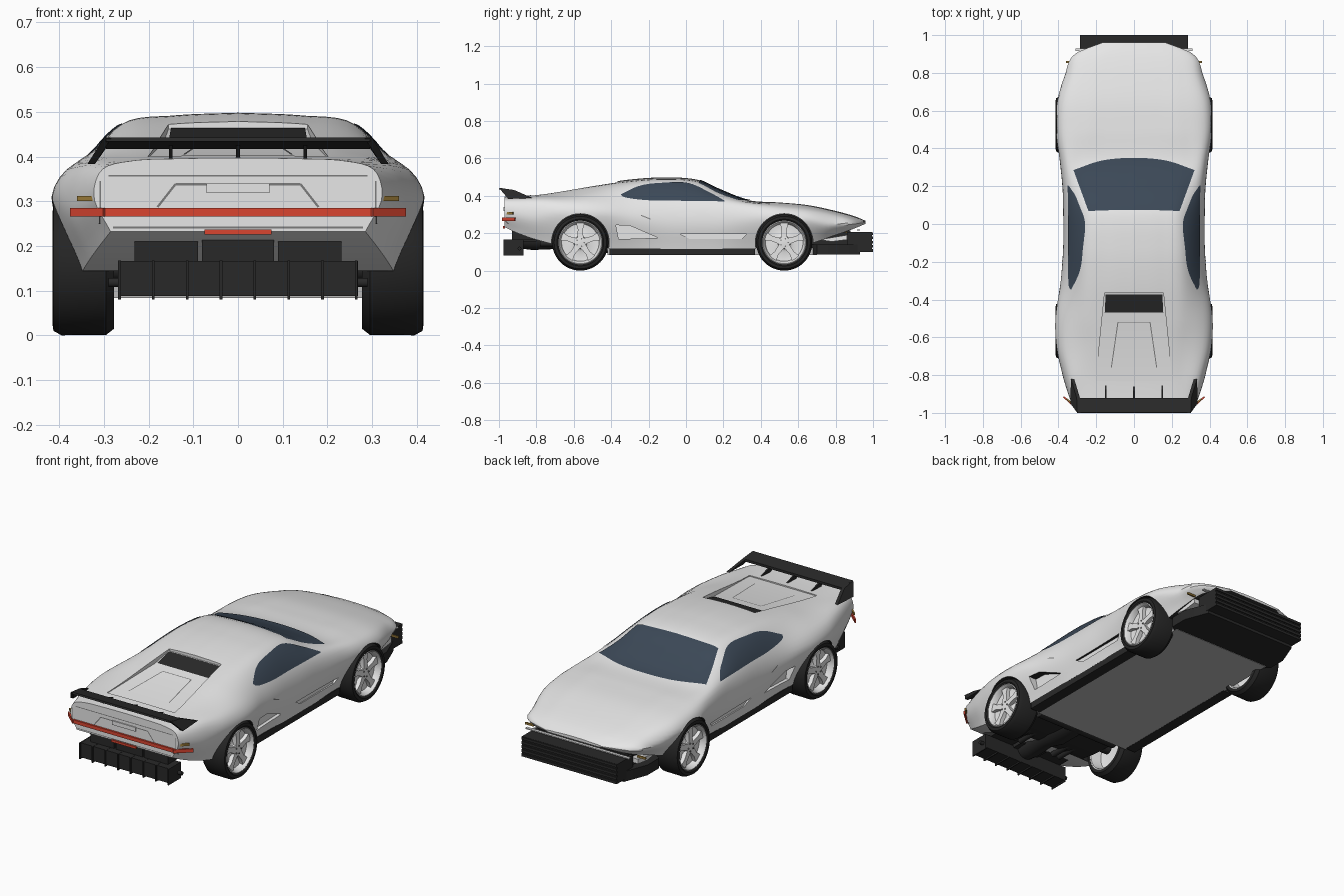
import bpy, bmesh, math
from mathutils import Vector, Matrix
from mathutils.bvhtree import BVHTree

if "Cube" in bpy.data.objects:
    bpy.data.objects.remove(bpy.data.objects["Cube"])

def material(name, r, g, b):
    m = bpy.data.materials.new(name)
    m.diffuse_color = (r, g, b, 1)
    m.use_nodes = True
    m.node_tree.nodes["Principled BSDF"].inputs["Base Color"].default_value = m.diffuse_color
    return m

PAINT = material("body silver", .8, .8, .8)
RIM = material("rim white", .9, .9, .9)
GLASS = material("blue glass", .045, .066, .096)
BLACK = material("black trim", .022, .022, .022)
TYRE = material("tyre rubber", .018, .018, .018)
FLOOR = material("floor grey", .5, .5, .5)
RED = material("red lens", .7, .06, .03)
AMBER = material("amber lens", .36, .22, .045)
SEAM = material("seam grey", .2, .2, .2)

def finish(name, bm, mat, smooth=35):
    me = bpy.data.meshes.new(name)
    bm.to_mesh(me)
    bm.free()
    ob = bpy.data.objects.new(name, me)
    bpy.context.collection.objects.link(ob)
    me.materials.append(mat)
    shade(ob, smooth)
    return ob

def shade(ob, angle=35):
    bpy.ops.object.select_all(action='DESELECT')
    ob.select_set(True)
    bpy.context.view_layer.objects.active = ob
    bpy.ops.object.shade_smooth_by_angle(angle=math.radians(angle))

def to3(axis, p, d):
    return Vector({'x': (d, p[0], p[1]), 'y': (p[0], d, p[1]), 'z': (p[0], p[1], d)}[axis])

def prism(name, axis, poly, a, b, mat, warp=None):
    bm = bmesh.new()
    lo, hi = [[bm.verts.new(to3(axis, p, d)) for p in poly] for d in (a, b)]
    bm.faces.new(lo)
    bm.faces.new(hi)
    for i in range(len(poly)):
        j = (i + 1) % len(poly)
        bm.faces.new((lo[i], lo[j], hi[j], hi[i]))
    for v in bm.verts:
        if warp:
            v.co = warp(v.co)
    bmesh.ops.recalc_face_normals(bm, faces=bm.faces)
    return finish(name, bm, mat)

def box(name, x, y, z, mat, warp=None):
    return prism(name, 'z', [(x[0], y[0]), (x[1], y[0]), (x[1], y[1]), (x[0], y[1])], *z, mat, warp)

def lathe(name, profile, axis, centre, mat, segs=40, caps=True):
    bm = bmesh.new()
    rings = []
    for d, r in profile:
        rings.append([bm.verts.new(to3(axis, (r * math.cos(k * math.tau / segs), r * math.sin(k * math.tau / segs)), d)
                                   + Vector(centre)) for k in range(segs)])
    for p, q in zip(rings, rings[1:] if caps else rings[1:] + rings[:1]):
        for k in range(segs):
            bm.faces.new((p[k], p[k - 1], q[k - 1], q[k]))
    if caps:
        bm.faces.new(rings[0])
        bm.faces.new(rings[-1])
    bmesh.ops.recalc_face_normals(bm, faces=bm.faces)
    return finish(name, bm, mat)

def spline(ts, vs, t):
    n = len(ts)
    i = max(k for k in range(n - 1) if ts[k] <= t or k == 0)
    def slope(k):
        a, b = max(k - 1, 0), min(k + 1, n - 1)
        return (vs[b] - vs[a]) / (ts[b] - ts[a])
    h = ts[i + 1] - ts[i]
    u = (t - ts[i]) / h
    return ((2*u**3 - 3*u*u + 1) * vs[i] + (u**3 - 2*u*u + u) * h * slope(i)
            + (3*u*u - 2*u**3) * vs[i + 1] + (u**3 - u*u) * h * slope(i + 1))

# Body stations: y, bottom z, bottom w, widest w, shoulder w/z, roof edge w/z, top z
ST = [(-.97, .232, .285, .322, .305, .37, .24, .39, .397),
      (-.90, .20, .31, .348, .325, .372, .24, .393, .399),
      (-.80, .165, .335, .378, .35, .375, .24, .40, .406),
      (-.65, .13, .355, .410, .378, .372, .25, .416, .432),
      (-.50, .12, .355, .416, .38, .372, .26, .438, .457),
      (-.30, .115, .345, .388, .355, .37, .262, .462, .487),
      (-.12, .115, .35, .375, .347, .37, .258, .474, .498),
      (.06, .115, .35, .375, .347, .37, .25, .463, .486),
      (.18, .115, .35, .378, .35, .367, .26, .415, .433),
      (.33, .115, .345, .392, .365, .352, .28, .368, .377),
      (.50, .115, .35, .414, .382, .335, .26, .36, .364),
      (.65, .14, .34, .406, .37, .322, .25, .345, .35),
      (.80, .19, .31, .362, .33, .292, .24, .312, .319),
      (.90, .225, .27, .315, .29, .27, .20, .285, .291),
      (.96, .25, .15, .17, .16, .26, .10, .263, .266)]

def half_section(y):
    zb, wb, wm, ws, zs, wr, zr, zt = [spline([s[0] for s in ST], [s[c] for s in ST], y) for c in range(1, 9)]
    mid = .55 + .16 * max(0, min(1, (wm - .375) / .03))
    pts = [(wb, zb), (wm, zb + mid * (zs - zb)), (ws, zs), (wr, zr), (wr * .55, zr + .75 * (zt - zr)), (0, zt)]
    ts = [0]
    for a, b in zip(pts, pts[1:]):
        ts.append(ts[-1] + math.dist(a, b))
    curve = [[spline(ts, [p[c] for p in pts], ts[-1] * k / 30) for c in (0, 1)] for k in range(31)]
    return [(0, zb), (wb * .5, zb)] + curve

bm = bmesh.new()
rings = []
for i in range(79):
    y = -.97 + 1.93 * i / 78
    h = half_section(y)
    ring = h + [(-x, z) for x, z in h[-2:0:-1]]
    rings.append([bm.verts.new((x, y, z)) for x, z in ring])
for p, q in zip(rings, rings[1:]):
    for k in range(len(p)):
        bm.faces.new((p[k], p[k - 1], q[k - 1], q[k]))
bm.faces.new(rings[0])
bm.faces.new(rings[-1])
bmesh.ops.recalc_face_normals(bm, faces=bm.faces)
body = finish("body_shell", bm, PAINT)

# Cut wheel wells, side vents and the sunken engine deck
AXLES = (-.565, .525)
cutters = [prism("deck_cutter", 'x', [(-.365, .462), (-.47, .432), (-.83, .396), (-.83, .6), (-.365, .6)], -1, 1, PAINT,
                 lambda c: Vector((c.x * (.155 - (c.y + .36) * .1), c.y, c.z)))]
for s in (1, -1):
    for y in AXLES:
        cutters.append(lathe("well_cutter", [(s * .25, .154), (s * .6, .154)], 'x', (0, y, .15), PAINT, 48))
    cutters.append(prism("vent_cutter", 'x', [(-.375, .243), (-.30, .24), (-.15, .175), (-.36, .168)], s * .345, s * .5, PAINT))
    cutters.append(prism("groove_cutter", 'x', [(-.03, .195), (.325, .195), (.30, .17), (.02, .168)], s * .356, s * .5, PAINT))
for c in cutters:
    c.hide_render = True
    mod = body.modifiers.new("cut", 'BOOLEAN')
    mod.operation, mod.object = 'DIFFERENCE', c
    bpy.context.view_layer.objects.active = body
    bpy.ops.object.modifier_apply(modifier=mod.name)
for c in cutters:
    bpy.data.objects.remove(c)

# Dark underside and wheel wells
body.data.materials.clear()
body.data.materials.append(PAINT)
body.data.materials.append(BLACK)
for f in body.data.polygons:
    c = f.center
    in_well = any(math.hypot(c.y - y, c.z - .15) < .1545 for y in AXLES) and abs(c.x) < .42
    f.material_index = int((f.normal.z < -.8 and c.z < .26 and c.y > -.62) or in_well)
shade(body, 30)
bm = bmesh.new()
bm.from_mesh(body.data)
tree = BVHTree.FromBMesh(bm)
bm.free()

# Thin panel between two drawn edges, laid onto the body surface
def decal(name, axis, edge_a, edge_b, mat, side=1, nu=28, nv=10, off=.0035):
    start = {'x': side, 'y': -1.3, 'z': 1}[axis]
    d = to3(axis, (0, 0), -math.copysign(1, start))
    bm = bmesh.new()
    grid = []
    for i in range(nu + 1):
        a, b = [[spline(range(len(e)), [p[c] for p in e], (len(e) - 1) * i / nu) for c in (0, 1)] for e in (edge_a, edge_b)]
        row = []
        for j in range(nv + 1):
            p = [a[c] + (b[c] - a[c]) * j / nv for c in (0, 1)]
            if axis != 'x':
                p[0] *= side
            hit = tree.ray_cast(to3(axis, p, start), d)
            row.append(bm.verts.new(hit[0] + hit[1] * off) if hit[0] else None)
        grid.append(row)
    for i in range(nu):
        for j in range(nv):
            q = (grid[i][j], grid[i + 1][j], grid[i + 1][j + 1], grid[i][j + 1])
            if all(q):
                f = bm.faces.new(q)
                f.normal_update()
                if f.normal.dot(d) > 0:
                    f.normal_flip()
    return finish(name, bm, mat)

def line(name, axis, p, q, mat=SEAM, side=1, w=.005):
    n = Vector((p[1] - q[1], q[0] - p[0])).normalized() * w / 2
    decal(name, axis, [(p[0] + n.x, p[1] + n.y), (q[0] + n.x, q[1] + n.y)],
          [(p[0] - n.x, p[1] - n.y), (q[0] - n.x, q[1] - n.y)], mat, side, 14, 1, .002)

# Glass
decal("windscreen", 'z', [(-.32, .285), (-.17, .335), (0, .35), (.17, .335), (.32, .285)],
      [(-.24, .068), (-.12, .072), (0, .073), (.12, .072), (.24, .068)], GLASS, 1, 36, 16)
decal("rear_window", 'z', [(-.15, -.372), (.15, -.372)], [(-.155, -.468), (.155, -.468)], BLACK)
for s in (1, -1):
    decal("side_window", 'x', [(-.35, .405), (-.25, .45), (-.14, .466), (.01, .466), (.13, .413), (.205, .372)],
          [(-.35, .405), (-.32, .388), (-.20, .374), (-.06, .372), (.07, .37), (.205, .368)], GLASS, s, 36)
    line("window_pillar", 'x', (-.235, .385), (-.20, .452), BLACK, s, .008)
    # Seams on deck, bonnet, doors and tail
    line("deck_seam", 'z', (.085, -.52), (.12, -.76), SEAM, s)
    line("door_handle", 'x', (-.24, .295), (-.19, .275), SEAM, s)
    line("tail_seam_side", 'y', (.308, .25), (.308, .345), SEAM, s, .004)
    line("plate_seam_slope", 'y', (.18, .287), (.14, .338), SEAM, s)
    line("plate_seam_top", 'y', (.14, .338), (.07, .338), SEAM, s)
line("deck_seam_front", 'z', (-.085, -.52), (.085, -.52))
line("tail_seam_top", 'y', (-.29, .357), (.29, .357), SEAM, 1, .004)
line("tail_seam_bottom", 'y', (-.28, .241), (.28, .241), SEAM, 1, .004)
box("number_plate", (-.07, .07), (-.976, -.969), (.318, .34), PAINT)

# Tail lights and front markers
box("tail_light_bar", (-.30, .30), (-.98, -.969), (.266, .285), RED)
box("lower_tail_light", (-.075, .075), (-.978, -.969), (.225, .237), RED)
def slanted(name, x, y, z, length, s, mat):
    m = Matrix.Translation((s * x, y, z)) @ Matrix.Rotation(s * math.radians(42), 4, 'Z')
    h = .006 if mat == AMBER else .0095
    return box(name, (-length / 2, length / 2), (-.004, .004), (-h, h), mat, lambda c: m @ c)
for s in (1, -1):
    slanted("corner_tail_light", .336, -.948, .275, .10, s, RED)
    slanted("amber_rear_marker", .335, -.945, .306, .06, s, AMBER)
    box("amber_front_marker", sorted((s * .31, s * .36)), (.853, .862), (.20, .21), AMBER)

# Rear wing
prism("rear_wing", 'x', [(-1, .434), (-.997, .443), (-.92, .43), (-.92, .417)], -.295, .295, BLACK)
for s in (1, -1):
    prism("wing_end", 'x', [(-1, .442), (-.92, .431), (-.82, .388), (-.95, .383)], s * .283, s * .30, BLACK,
          lambda c: Vector((c.x + math.copysign(max(0, .436 - c.z) * .7, c.x), c.y, c.z)))
for x in (-.15, 0, .15):
    prism("wing_support", 'x', [(-.96, .425), (-.92, .42), (-.84, .395), (-.93, .39)], x - .004, x + .004, BLACK)

# Floor, sills and front chin
box("floor_pan", (-.30, .30), (-.42, .70), (.083, .12), FLOOR)
for s in (1, -1):
    box("sill", sorted((s * .29, s * .35)), (-.41, .37), (.082, .118), BLACK)
prism("chin_splitter", 'z', [(-.27, .66), (.27, .66), (.33, .70), (.33, .80), (.28, .93), (-.28, .93), (-.33, .80), (-.33, .70)],
      .085, .14, BLACK)
box("front_grille", (-.27, .27), (.66, .88), (.14, .215), BLACK)
for s in (1, -1):
    prism("corner_duct", 'x', [(.71, .165), (.86, .19), (.86, .165), (.78, .155)], s * .26, s * .315, PAINT)

# Ribbed front bumper
box("front_bumper", (-.285, .285), (.86, .994), (.10, .205), BLACK)
for k in range(5):
    z = .10 + k * .0225
    box("front_bumper_rib", (-.285, .285), (.99, 1.0), (z, z + .014), BLACK)
box("front_lip", (-.31, .31), (.915, .93), (.214, .22), PAINT)

# Ribbed rear bumper
box("rear_bumper", (-.268, .268), (-.968, -.87), (.088, .166), BLACK)
for k in range(8):
    x = -.265 + k * .0757
    box("rear_bumper_rib", (x - .003, x + .003), (-.975, -.87), (.08, .167), BLACK)
lathe("rear_bumper_rod", [(-.29, .01), (.29, .01)], 'x', (0, -.89, .118), BLACK, 12)

# Engine, axles and exhausts underneath
lathe("gearbox", [(-.90, .05), (-.82, .06), (-.7, .055), (-.62, .075), (-.42, .075)], 'y', (0, 0, .17), BLACK, 20)
box("rear_mount", (-.08, .08), (-.93, -.80), (.155, .222), BLACK)
for y in AXLES:
    lathe("axle", [(-.30, .028), (.30, .028)], 'x', (0, y, .15), BLACK, 16)
lathe("cross_member", [(-.25, .035), (.25, .035)], 'x', (0, -.46, .13), BLACK, 16)
for s in (1, -1):
    box("exhaust_box", sorted((s * .09, s * .232)), (-.93, -.76), (.165, .21), BLACK)
    for x in (.11, .15):
        lathe("exhaust_pipe", [(-.78, .016), (-.45, .016)], 'y', (s * x, 0, .145), BLACK, 12)

# Wheels: tyre ring, rim dish open on both sides, five spokes with nuts
for s in (1, -1):
    for y in AXLES:
        c = (0, y, .15)
        prof = [(.277, .118), (.277, .135), (.295, .149), (.395, .15), (.413, .14), (.415, .125), (.408, .116), (.34, .112)]
        lathe("tyre", [(s * d, r) for d, r in prof], 'x', c, TYRE, 48, False)
        prof = [(.345, .06), (.335, .10), (.28, .112), (.278, .118), (.35, .116), (.408, .119), (.411, .113), (.402, .106),
                (.378, .10), (.372, .05), (.38, .035), (.396, .03), (.398, .012)]
        lathe("rim", [(s * d, r) for d, r in prof], 'x', c, RIM, 48)
        for k in range(5):
            m = Matrix.Translation(c) @ Matrix.Rotation(k * math.tau / 5, 4, 'X')
            prism("spoke", 'x', [(-.017, .02), (.017, .02), (.013, .07), (.024, .106), (-.024, .106), (-.013, .07)],
                  s * .366, s * .396, RIM, lambda v: m @ v)
            lathe("wheel_nut", [(s * .39, .004), (s * .401, .004)], 'x', m @ Vector((0, .021, 0)), SEAM, 8)
